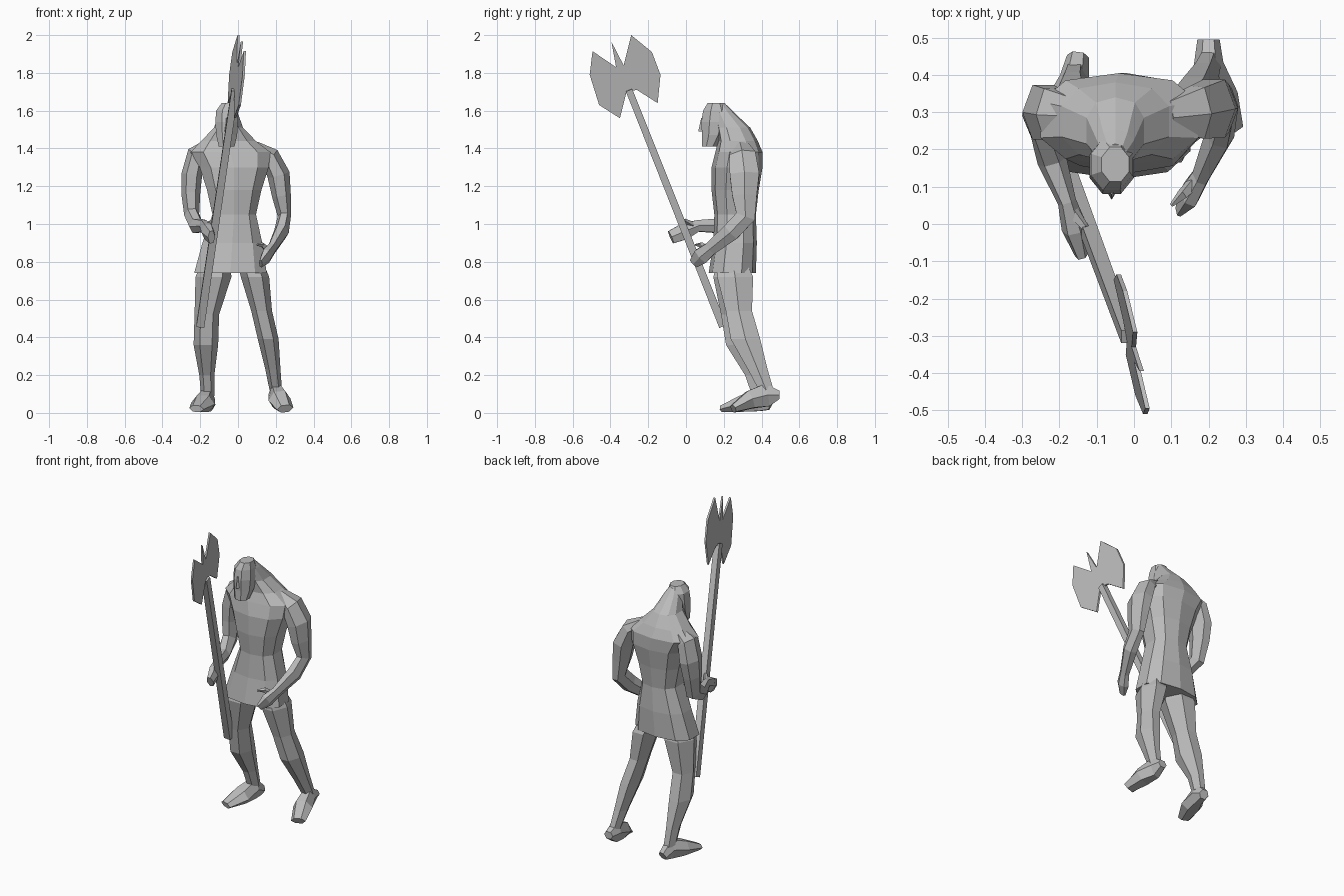
import bpy, bmesh, math
from mathutils import Vector

old_cube = bpy.data.objects.get("Cube")
if old_cube:
    bpy.data.objects.remove(old_cube, do_unlink=True)

CM = 0.01  # all measurements below are in hundredths of a unit

stone = bpy.data.materials.new("plain grey")
stone.use_nodes = True
grey = (0.5, 0.5, 0.5, 1)
stone.diffuse_color = grey
stone.node_tree.nodes["Principled BSDF"].inputs["Base Color"].default_value = grey


def finish(name, bm):
    """Turn a bmesh into a flat shaded object with the shared material."""
    bmesh.ops.recalc_face_normals(bm, faces=bm.faces)
    mesh = bpy.data.meshes.new(name)
    bm.to_mesh(mesh)
    bm.free()
    mesh.materials.append(stone)
    part = bpy.data.objects.new(name, mesh)
    bpy.context.collection.objects.link(part)


def soften(value, power):
    """Push a sine or cosine outwards, so that a round ring becomes boxier."""
    return math.copysign(abs(value) ** power, value)


def loft(name, stations, sides=6, level=False, turn=0.0, power=1.0):
    """Skin rings of (x, y, z, half width, half depth); level rings stay horizontal."""
    bm = bmesh.new()
    centres = [Vector(s[:3]) for s in stations]
    rings = []
    for i, station in enumerate(stations):
        before, after = centres[max(i - 1, 0)], centres[min(i + 1, len(centres) - 1)]
        along = Vector((0, 0, 1)) if level else (after - before).normalized()
        across = Vector((1, 0, 0))
        across = (across - along * across.dot(along)).normalized()
        depth = along.cross(across)
        ring = []
        for k in range(sides):
            angle = math.tau * k / sides + turn
            offset = across * soften(math.cos(angle), power) * station[3]
            offset += depth * soften(math.sin(angle), power) * station[4]
            ring.append(bm.verts.new((centres[i] + offset) * CM))
        rings.append(ring)
    for low, high in zip(rings, rings[1:]):
        for k in range(sides):
            n = (k + 1) % sides
            bm.faces.new((low[k], low[n], high[n], high[k]))
    bm.faces.new(rings[0])
    bm.faces.new(rings[-1])
    finish(name, bm)


# Tunic and hunched torso, rising into the neck and the hair behind the head
loft("torso", [
    (-4, 24.5, 74, 20, 12.5), (-3, 26, 90, 16.5, 11.5), (-2, 26, 105, 12, 11),
    (-2, 26, 118, 15, 12.5), (-2, 27, 130, 19, 13.5), (-4, 28, 138, 22, 12.5),
    (-5, 27.5, 144, 15, 10.5), (-5, 25, 151, 8, 9), (-5, 20, 159, 5, 5.5), (-5, 18, 163, 3, 3.5),
], sides=10, level=True, turn=math.pi / 10, power=0.8)

# Head and nose
loft("head", [
    (-6, 12.5, 141, 4.5, 4.5), (-6, 14.5, 147, 6, 6.5), (-6, 15.5, 154, 6.5, 8),
    (-6, 16, 160, 6, 7.5), (-5, 16, 164, 4, 5),
], sides=8, level=True, turn=math.pi / 8)
loft("nose", [(-6, 9, 149, 1.5, 2.5), (-6, 9, 156, 1, 1)], sides=4, level=True)

# Arms, shoulder to fingertips
loft("left_arm", [
    (9, 29, 141, 3, 5), (17, 30, 136, 5, 8), (21.5, 31, 126, 6, 9),
    (23, 31, 115, 5, 7.5), (24.5, 31.5, 104, 3.5, 6), (23, 24, 96, 4, 5.5),
    (18, 13, 87, 2.5, 4), (15, 8, 83, 3, 5), (12, 4, 79, 1, 3),
])
loft("left_thumb", [(16, 11, 86, 2, 2), (13, 8, 89, 1.5, 1.5), (10, 5, 89, 0.5, 0.5)], sides=4)
loft("right_arm", [
    (-14, 29, 143, 3, 5), (-22, 29.5, 137, 5, 8), (-24.5, 30, 126, 5.5, 8.5),
    (-25, 29, 116, 5, 7), (-24.5, 27, 105, 4, 6), (-22, 17, 99, 4, 4.5),
    (-18, 6, 99, 2.5, 3.5), (-16, -1, 96, 3.5, 5), (-14, -8, 93, 2, 4),
])
loft("right_thumb", [(-17, 4, 99, 2, 2), (-13, -1, 102, 1, 1)], sides=4)

# Legs, hip to ankle
loft("left_leg", [
    (7, 25, 78, 7, 9), (9, 26, 72, 7.5, 11), (12.5, 28, 54, 5.5, 8),
    (16, 31.5, 39, 5.5, 9), (18.5, 38, 23, 4, 6), (20, 42.5, 12, 3.3, 4.5),
], level=True)
loft("right_leg", [
    (-12, 24, 78, 8, 9), (-13, 24, 72, 9.5, 11), (-16.5, 25.5, 52, 6.5, 8),
    (-17, 29, 36, 6.5, 9), (-16.5, 36, 20, 4, 5.5), (-16, 39, 9, 3.5, 4.5),
], level=True)

# Feet, heel to toe
loft("left_foot", [
    (20, 49.5, 9.5, 3, 2.5), (20, 43, 9.5, 4, 7), (22, 34, 7, 6, 5.5), (25, 25, 2.2, 4.5, 2.4),
])
loft("right_foot", [
    (-15, 45, 4, 3, 3), (-16, 39, 7, 4, 7), (-18.5, 30, 5, 6.5, 5), (-22, 19, 2.2, 4, 2),
])

# Axe shaft
loft("axe_shaft", [(-20, 19.5, 46, 3, 3), (-1.6, -30.2, 171, 2.6, 2.6)],
     sides=4, turn=math.pi / 4)

# Double axe blade with a centre spike, a thin plate in the plane of the shaft
outline = [(-49.5, 191.5), (-51, 179), (-46, 163), (-35, 156), (-31.5, 170), (-26, 171),
           (-15, 164), (-13.5, 179), (-18, 191), (-29, 200), (-33, 184), (-39.5, 196.5), (-37, 183)]
bm = bmesh.new()
sheets = []
for lift in (-0.6, 0.6):
    sheet = [bm.verts.new(Vector((-19.2 - 0.19 * y + 0.07 * z + lift, y, z)) * CM)
             for y, z in outline]
    bm.faces.new(sheet)
    sheets.append(sheet)
inner, outer = sheets
for k in range(len(outline)):
    bm.faces.new((inner[k - 1], inner[k], outer[k], outer[k - 1]))
finish("axe_blade", bm)
